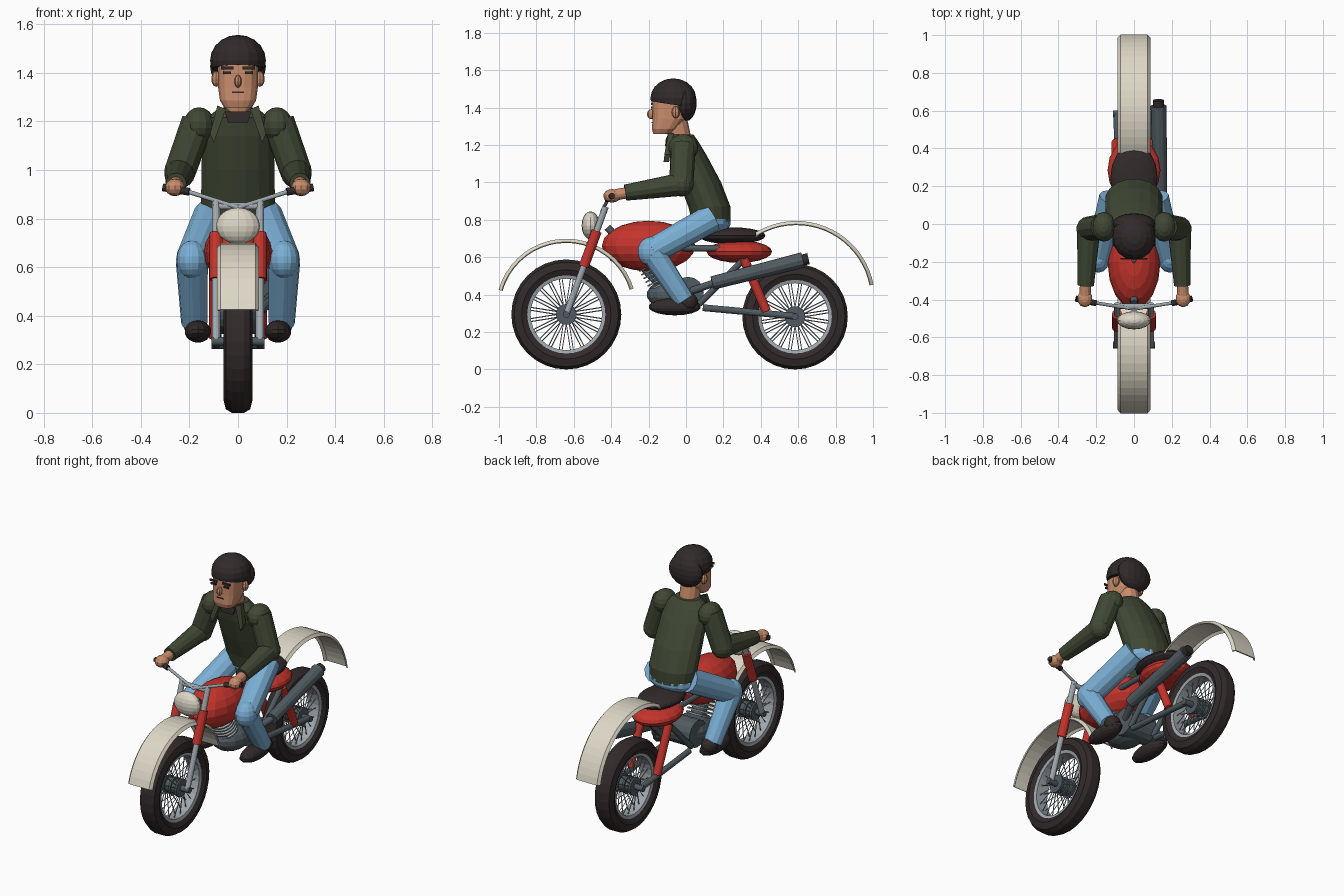
import bpy, bmesh, math
from mathutils import Vector

cube = bpy.data.objects.get("Cube")
if cube:
    bpy.data.objects.remove(cube, do_unlink=True)


def material(name, r, g, b):
    lin = [(c / 255 / 12.92 if c < 11 else ((c / 255 + 0.055) / 1.055) ** 2.4) for c in (r, g, b)]
    m = bpy.data.materials.new(name)
    m.use_nodes = True
    m.diffuse_color = (*lin, 1)
    m.node_tree.nodes["Principled BSDF"].inputs["Base Color"].default_value = (*lin, 1)
    return m


BLACK = material("soft black", 50, 42, 43)
RED = material("paint red", 196, 52, 44)
CREAM = material("cream", 221, 215, 198)
STEEL = material("light steel", 160, 168, 174)
IRON = material("dark iron", 80, 91, 97)
DENIM = material("denim blue", 124, 176, 214)
GREEN = material("jacket green", 64, 72, 52)
SKIN = material("skin", 200, 140, 108)


def finish(name, bm, mat):
    bmesh.ops.recalc_face_normals(bm, faces=bm.faces)
    me = bpy.data.meshes.new(name)
    bm.to_mesh(me)
    bm.free()
    me.materials.append(mat)
    ob = bpy.data.objects.new(name, me)
    bpy.context.collection.objects.link(ob)
    return ob


def add_tube(bm, p, q, r1, r2, n):
    p, q = Vector(p), Vector(q)
    d = q - p
    made = bmesh.ops.create_cone(bm, cap_ends=True, segments=n, radius1=r1, radius2=r2, depth=d.length)
    rot = d.to_track_quat('Z', 'Y')
    for v in made['verts']:
        v.co = rot @ v.co + (p + q) / 2


def tube(name, p, q, r, mat, r2=None, n=12):
    bm = bmesh.new()
    add_tube(bm, p, q, r, r if r2 is None else r2, n)
    return finish(name, bm, mat)


def ball(name, c, size, mat, n=14, cut=None):
    bm = bmesh.new()
    bmesh.ops.create_uvsphere(bm, u_segments=n, v_segments=n // 2 + 2, radius=1)
    for v in bm.verts:
        v.co = Vector(c) + Vector((v.co.x * size[0], v.co.y * size[1], v.co.z * size[2]))
    if cut:
        bmesh.ops.bisect_plane(bm, geom=bm.verts[:] + bm.edges[:] + bm.faces[:],
                               plane_co=cut[0], plane_no=cut[1], clear_outer=True)
        bmesh.ops.holes_fill(bm, edges=bm.edges)
    return finish(name, bm, mat)


def loft(name, rings, mat, n=16, power=1.0):
    """Stacked ovals given as (z, y centre, half width, half depth)."""
    bm = bmesh.new()
    rows = []
    for z, yc, rx, ry in rings:
        row = []
        for i in range(n):
            a = math.tau * (i + 0.5) / n
            c, s = math.cos(a), math.sin(a)
            row.append(bm.verts.new((rx * math.copysign(abs(c) ** power, c),
                                     yc + ry * math.copysign(abs(s) ** power, s), z)))
        rows.append(row)
    for a, b in zip(rows, rows[1:]):
        for i in range(n):
            bm.faces.new((a[i], a[(i + 1) % n], b[(i + 1) % n], b[i]))
    bm.faces.new(rows[0])
    bm.faces.new(rows[-1])
    return finish(name, bm, mat)


def sweep(name, profile, y, z, a0, a1, n, mat, closed):
    """Turn an (x, radius) profile about a sideways axle; angle 0 is straight up."""
    bm = bmesh.new()
    rows = []
    for i in range(n if closed else n + 1):
        a = math.radians(a0 + (a1 - a0) * i / n)
        rows.append([bm.verts.new((x, y + r * math.sin(a), z + r * math.cos(a))) for x, r in profile])
    k = len(profile)
    for i in range(n):
        a, b = rows[i], rows[(i + 1) % len(rows)]
        for j in range(k if closed else k - 1):
            bm.faces.new((a[j], a[(j + 1) % k], b[(j + 1) % k], b[j]))
    return finish(name, bm, mat)


def plate(name, points, mat, depth):
    bm = bmesh.new()
    face = bm.faces.new([bm.verts.new(p) for p in points])
    made = bmesh.ops.extrude_face_region(bm, geom=[face])
    bmesh.ops.translate(bm, vec=(0, depth, 0), verts=[v for v in made['geom'] if isinstance(v, bmesh.types.BMVert)])
    return finish(name, bm, mat)


# Wheels and mudguards
def wheel(label, y, r):
    inner = r - 0.085
    tyre = [(-0.045, inner), (-0.06, r - 0.055), (-0.05, r - 0.015), (-0.025, r),
            (0.025, r), (0.05, r - 0.015), (0.06, r - 0.055), (0.045, inner)]
    sweep(label + "_tyre", tyre, y, r, 0, 360, 32, BLACK, True)
    rim = [(-0.04, inner - 0.018), (-0.046, inner + 0.004), (0.046, inner + 0.004), (0.04, inner - 0.018)]
    sweep(label + "_rim", rim, y, r, 0, 360, 32, STEEL, True)
    tube(label + "_hub", (-0.05, y, r), (0.05, y, r), 0.045, IRON, n=16)
    for x in (-0.045, 0, 0.045):
        tube(label + "_hub_flange", (x - 0.007, y, r), (x + 0.007, y, r), 0.056, IRON, n=16)
    tube(label + "_axle", (-0.11, y, r), (0.11, y, r), 0.018, IRON)
    bm = bmesh.new()
    for s in (-1, 1):
        for i in range(20):
            a = math.tau * i / 20
            b = a + s * 0.12
            add_tube(bm, (s * 0.042, y + 0.05 * math.sin(a), r + 0.05 * math.cos(a)),
                     (s * 0.01, y + inner * math.sin(b), r + inner * math.cos(b)), 0.003, 0.003, 4)
    finish(label + "_spokes", bm, STEEL)


def mudguard(label, y, z, r, a0, a1):
    section = [(-0.083, r - 0.016), (-0.07, r), (0.07, r), (0.083, r - 0.016)]
    ob = sweep(label + "_mudguard", section, y, z, a0, a1, 20, CREAM, False)
    mod = ob.modifiers.new("thickness", 'SOLIDIFY')
    mod.thickness, mod.offset = 0.008, 0


wheel("front", -0.64, 0.294)
wheel("rear", 0.583, 0.282)
mudguard("front", -0.64, 0.322, 0.373, -74, 73)
mudguard("rear", 0.59, 0.373, 0.417, -35, 79)

# Bodywork
ball("fuel_tank", (0, -0.2, 0.66), (0.14, 0.25, 0.135), RED, 16)
ball("tail_panel", (0, 0.285, 0.63), (0.14, 0.175, 0.06), RED, 16)
ball("seat", (0, 0.245, 0.715), (0.125, 0.18, 0.045), BLACK, 16)
ball("headlamp", (0, -0.51, 0.77), (0.09, 0.048, 0.075), CREAM, 16)

# Engine
tube("crankcase", (-0.09, 0.01, 0.41), (0.09, 0.01, 0.41), 0.085, IRON, n=16)
ball("gearbox", (0, -0.06, 0.4), (0.11, 0.15, 0.085), IRON)
tube("engine_barrel", (0, -0.1, 0.42), (0, -0.18, 0.57), 0.045, IRON)
for i in range(6):
    y, z = -0.125 - 0.011 * i, 0.455 + 0.02 * i
    tube("cooling_fin", (0, y, z), (0, y - 0.004, z + 0.008), 0.075, STEEL, n=16)
tube("frame_downtube", (0, -0.42, 0.76), (0, -0.1, 0.4), 0.02, IRON)

# Exhaust on the left
tube("exhaust_pipe", (0.09, 0.03, 0.42), (0.14, 0.16, 0.465), 0.02, IRON)
tube("muffler", (0.14, 0.14, 0.462), (0.13, 0.625, 0.585), 0.036, IRON, 0.042)
tube("muffler_tip", (0.13, 0.62, 0.584), (0.13, 0.655, 0.592), 0.03, BLACK)

# Paired chassis parts and rider limbs
for s, side in ((1, "left"), (-1, "right")):
    def fork(z):
        return (s * 0.09, -0.64 + (z - 0.294) * 0.365, z)
    tube(side + "_fork_tube", fork(0.294), fork(0.87), 0.017, STEEL)
    tube(side + "_fork_sleeve", fork(0.55), fork(0.74), 0.027, RED)
    tube(side + "_swingarm", (s * 0.085, 0.09, 0.33), (s * 0.09, 0.585, 0.284), 0.018, IRON)
    tube(side + "_rear_frame", (s * 0.085, 0.07, 0.35), (s * 0.09, 0.31, 0.59), 0.017, IRON)
    tube(side + "_seat_rail", (s * 0.08, -0.1, 0.65), (s * 0.08, 0.3, 0.645), 0.017, IRON)
    tube(side + "_shock", (s * 0.095, 0.31, 0.59), (s * 0.095, 0.43, 0.31), 0.025, RED)
    tube(side + "_handlebar", (0, -0.45, 0.845), (s * 0.22, -0.415, 0.915), 0.009, STEEL)
    tube(side + "_grip", (s * 0.2, -0.42, 0.91), (s * 0.308, -0.395, 0.928), 0.016, BLACK)

    # Arm
    ball(side + "_shoulder", (s * 0.16, -0.015, 1.185), (0.066, 0.08, 0.073), GREEN)
    tube(side + "_upper_arm", (s * 0.165, -0.015, 1.2), (s * 0.24, -0.025, 0.99), 0.068, GREEN, 0.065)
    ball(side + "_elbow", (s * 0.24, -0.025, 0.99), (0.066, 0.066, 0.066), GREEN)
    tube(side + "_forearm", (s * 0.24, -0.025, 0.99), (s * 0.255, -0.325, 0.945), 0.062, GREEN, 0.043)
    tube(side + "_wrist", (s * 0.255, -0.3, 0.947), (s * 0.26, -0.38, 0.933), 0.03, SKIN)
    ball(side + "_hand", (s * 0.26, -0.395, 0.928), (0.042, 0.047, 0.036), SKIN, 10)

    # Leg
    tube(side + "_thigh", (s * 0.11, 0.14, 0.81), (s * 0.187, -0.185, 0.63), 0.075, DENIM, 0.07)
    ball(side + "_knee", (s * 0.19, -0.185, 0.63), (0.064, 0.074, 0.08), DENIM)
    tube(side + "_shin", (s * 0.19, -0.175, 0.62), (s * 0.18, -0.01, 0.37), 0.066, DENIM, 0.054)
    ball(side + "_shoe", (s * 0.165, -0.06, 0.335), (0.056, 0.14, 0.046), BLACK)
    ball(side + "_shoe_heel", (s * 0.175, 0.015, 0.36), (0.05, 0.05, 0.048), BLACK)

    # Face and collar
    ball(side + "_ear", (s * 0.09, -0.055, 1.375), (0.02, 0.022, 0.033), SKIN, 8)
    for part, z, h, w in (("_eyebrow", 1.42, 0.006, 0.026), ("_eye", 1.4, 0.006, 0.017)):
        plate(side + part, [(s * 0.045 - w, -0.187, z - h), (s * 0.045 + w, -0.187, z - h),
                            (s * 0.045 + w, -0.187, z + h), (s * 0.045 - w, -0.187, z + h)], BLACK, 0.008)
    plate(side + "_collar", [(s * 0.05, -0.1, 1.25), (s * 0.085, -0.095, 1.265), (s * 0.115, -0.115, 1.15),
                             (s * 0.1, -0.12, 1.11)], GREEN, 0.03)

tube("fork_clamp", (-0.1, -0.436, 0.85), (0.1, -0.436, 0.85), 0.015, STEEL)

# Rider body
ball("hips", (0, 0.14, 0.79), (0.15, 0.1, 0.075), DENIM)
loft("jacket", [(0.79, 0.135, 0.145, 0.105), (0.87, 0.125, 0.155, 0.115), (1.0, 0.075, 0.153, 0.115),
                (1.14, 0.015, 0.15, 0.1), (1.215, -0.015, 0.13, 0.085), (1.255, -0.02, 0.08, 0.062)], GREEN)
plate("shirt_front", [(-0.055, -0.107, 1.24), (0.055, -0.107, 1.24),
                      (0.04, -0.112, 1.195), (-0.04, -0.112, 1.195)], BLACK, 0.009)
tube("neck", (0, -0.025, 1.2), (0, -0.055, 1.34), 0.06, SKIN)

# Rider head
loft("head", [(1.258, -0.13, 0.058, 0.045), (1.285, -0.115, 0.075, 0.068), (1.34, -0.09, 0.083, 0.09),
              (1.43, -0.085, 0.085, 0.095), (1.48, -0.07, 0.08, 0.09)], SKIN, 16, 0.7)
ball("nose", (0, -0.185, 1.365), (0.015, 0.024, 0.027), SKIN, 8)
plate("mouth", [(-0.024, -0.184, 1.317), (0.024, -0.184, 1.317), (0.024, -0.184, 1.323), (-0.024, -0.184, 1.323)],
      BLACK, 0.009)
ball("hair_top", (0, -0.068, 1.45), (0.115, 0.122, 0.106), BLACK, 16, cut=((0, -0.18, 1.432), (0, -0.15, -1)))
ball("hair_back", (0, 0.0, 1.425), (0.115, 0.057, 0.098), BLACK, 16)
